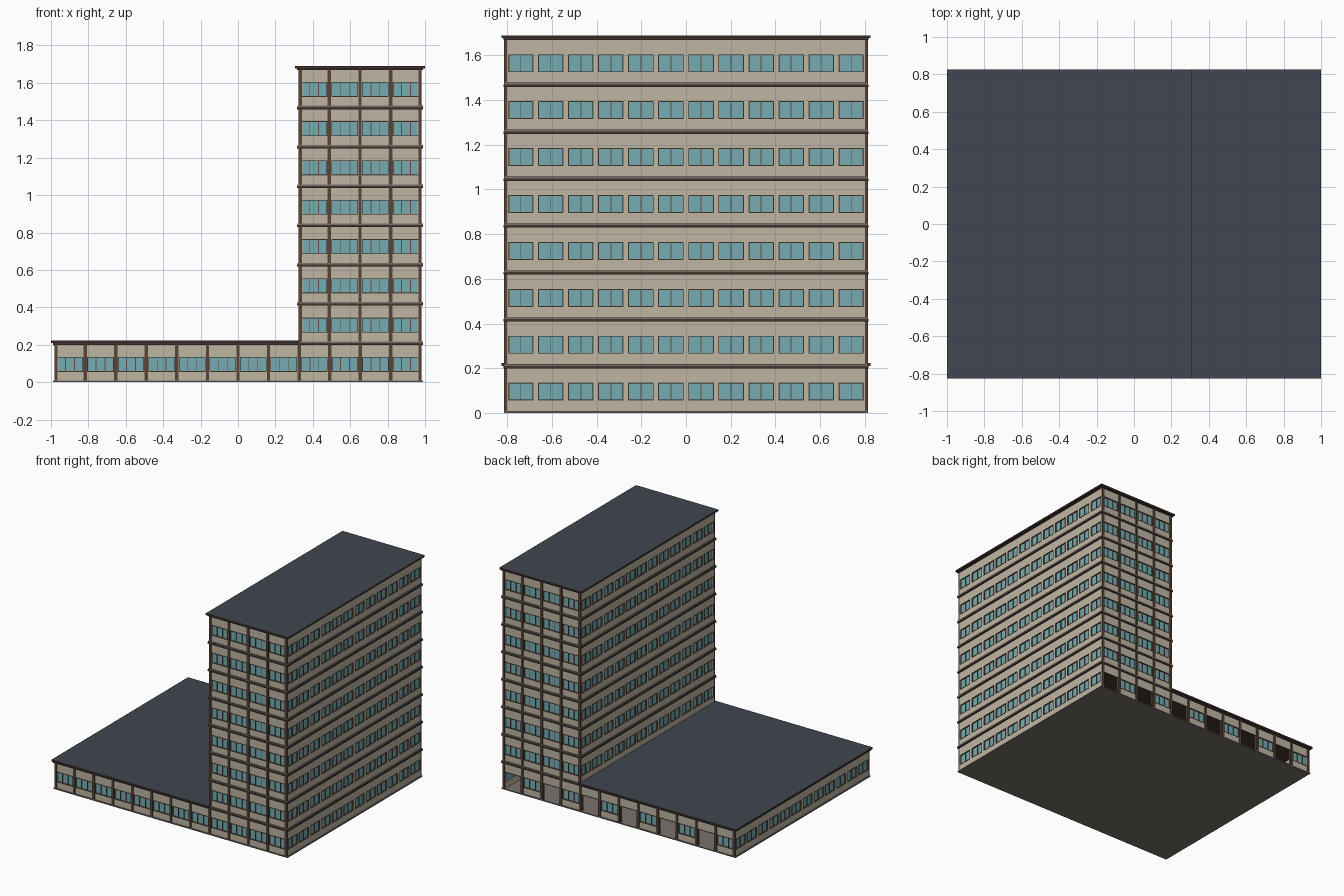
import bpy, bmesh

if "Cube" in bpy.data.objects:
    bpy.data.objects.remove(bpy.data.objects["Cube"])

def material(name, r, g, b):
    m = bpy.data.materials.new(name)
    m.diffuse_color = (r, g, b, 1)
    m.use_nodes = True
    m.node_tree.nodes["Principled BSDF"].inputs["Base Color"].default_value = m.diffuse_color
    return m

WALL = material("beige wall", 0.52, 0.46, 0.365)
GLASS = material("teal glass", 0.18, 0.41, 0.445)
FRAME = material("window brown", 0.13, 0.075, 0.045)
BROWN = material("trim brown", 0.10, 0.057, 0.04)
DARK = material("cornice brown", 0.06, 0.036, 0.03)
GREY = material("plinth grey", 0.19, 0.17, 0.15)
SLATE = material("roof slate", 0.052, 0.061, 0.079)

parts = {}  # part name -> (materials, list of boxes)

def box(name, mats, x0, x1, y0, y1, z0, z1):
    lo = (min(x0, x1), min(y0, y1), min(z0, z1))
    hi = (max(x0, x1), max(y0, y1), max(z0, z1))
    parts.setdefault(name, (mats, []))[1].append((lo, hi))

def build_parts():
    for name, (mats, boxes) in parts.items():
        bm = bmesh.new()
        for lo, hi in boxes:
            vs = bmesh.ops.create_cube(bm, size=1)["verts"]
            for v in vs:
                v.co = [hi[i] if v.co[i] > 0 else lo[i] for i in range(3)]
        bm.normal_update()
        if len(mats) > 1:  # second colour goes on upward faces
            for f in bm.faces:
                f.material_index = 1 if f.normal.z > 0.5 else 0
        me = bpy.data.meshes.new(name)
        bm.to_mesh(me)
        bm.free()
        for m in mats:
            me.materials.append(m)
        bpy.context.collection.objects.link(bpy.data.objects.new(name, me))

H = 0.21                 # storey height
SILL, HEAD = 0.055, 0.135
FLOORS = 8
BX, BY = 0.98, 0.807     # wall faces
TX = 0.325               # tower's left wall face
BAY = 2 * BX / 12

def facade(side, axis, sign, face, a, b, n, z, win, mullions, pilasters=False, doors=()):
    """One storey of wall: n bays from a to b, with windows or open doorways."""
    def put(part, mat, u0, u1, d0, d1, z0, z1):
        p, q = face + sign * d0, face + sign * d1
        if axis == "x":
            box(part, [mat], p, q, u0, u1, z + z0, z + z1)
        else:
            box(part, [mat], u0, u1, p, q, z + z0, z + z1)

    wall, frame = side + "_wall", side + "_window_frames"
    pitch = (b - a) / n
    for i in range(n):
        l, r = a + i * pitch, a + (i + 1) * pitch
        c = (l + r) / 2
        w0, w1 = c - win / 2, c + win / 2
        is_door = i in doors
        bottom = 0.008 if is_door else SILL
        # wall around the opening
        put(wall, WALL, l, r, -0.02, 0, HEAD, 0.2)
        put(wall, WALL, l, w0, -0.02, 0, bottom, HEAD)
        put(wall, WALL, w1, r, -0.02, 0, bottom, HEAD)
        if not is_door:
            put(wall, WALL, l, r, -0.02, 0, 0.008, SILL)
            put(side + "_glass", GLASS, w0, w1, -0.014, -0.007, SILL, HEAD)
            for k in range(1, mullions + 1):
                m = w0 + win * k / (mullions + 1)
                put(frame, FRAME, m - 0.002, m + 0.002, -0.012, -0.002, SILL, HEAD)
            put(frame, FRAME, w0, w1, -0.012, 0.002, SILL, SILL + 0.004)
        # jambs and head
        t = 0.004
        put(frame, FRAME, w0, w0 + t, -0.012, 0.002, bottom, HEAD)
        put(frame, FRAME, w1 - t, w1, -0.012, 0.002, bottom, HEAD)
        put(frame, FRAME, w0, w1, -0.012, 0.002, HEAD - t, HEAD)
    if pilasters:
        for i in range(n + 1):
            c = min(max(a + i * pitch, a + 0.007), b - 0.007)
            put(side + "_pilasters", BROWN, c - 0.009, c + 0.009, -0.005, 0.007, 0.008, 0.2)

FRONT_WIN, SIDE_WIN = 0.143, 0.114
for f in range(FLOORS):
    z = f * H
    left = -BX if f == 0 else TX
    bays = 12 if f == 0 else 4
    # front and back have pilasters, the ground floor back has open doorways
    facade("front", "y", -1, -BY, left, BX, bays, z, FRONT_WIN, 2, True)
    facade("back", "y", 1, BY, left, BX, bays, z, FRONT_WIN, 2, True,
           range(1, 12, 2) if f == 0 else ())
    # long sides
    facade("right", "x", 1, BX, -BY, BY, 12, z, SIDE_WIN, 1)
    facade("left", "x", -1, left, -BY, BY, 12, z, SIDE_WIN, 1)
    # plinth and cornice slabs of the storey
    box("plinths", [GREY], left - 0.008, BX + 0.008, -BY - 0.007, BY + 0.007, z, z + 0.008)
    box("cornices", [DARK], left - 0.01, BX + 0.01, -BY - 0.009, BY + 0.009, z + 0.199, z + H)

# roofs: brown rim, slate top
box("podium_roof", [DARK, SLATE], -1, TX + 0.005, -0.825, 0.825, H, H + 0.013)
box("tower_roof", [DARK, SLATE], 0.305, 1, -0.825, 0.825, FLOORS * H - 0.003, FLOORS * H + 0.01)

build_parts()
